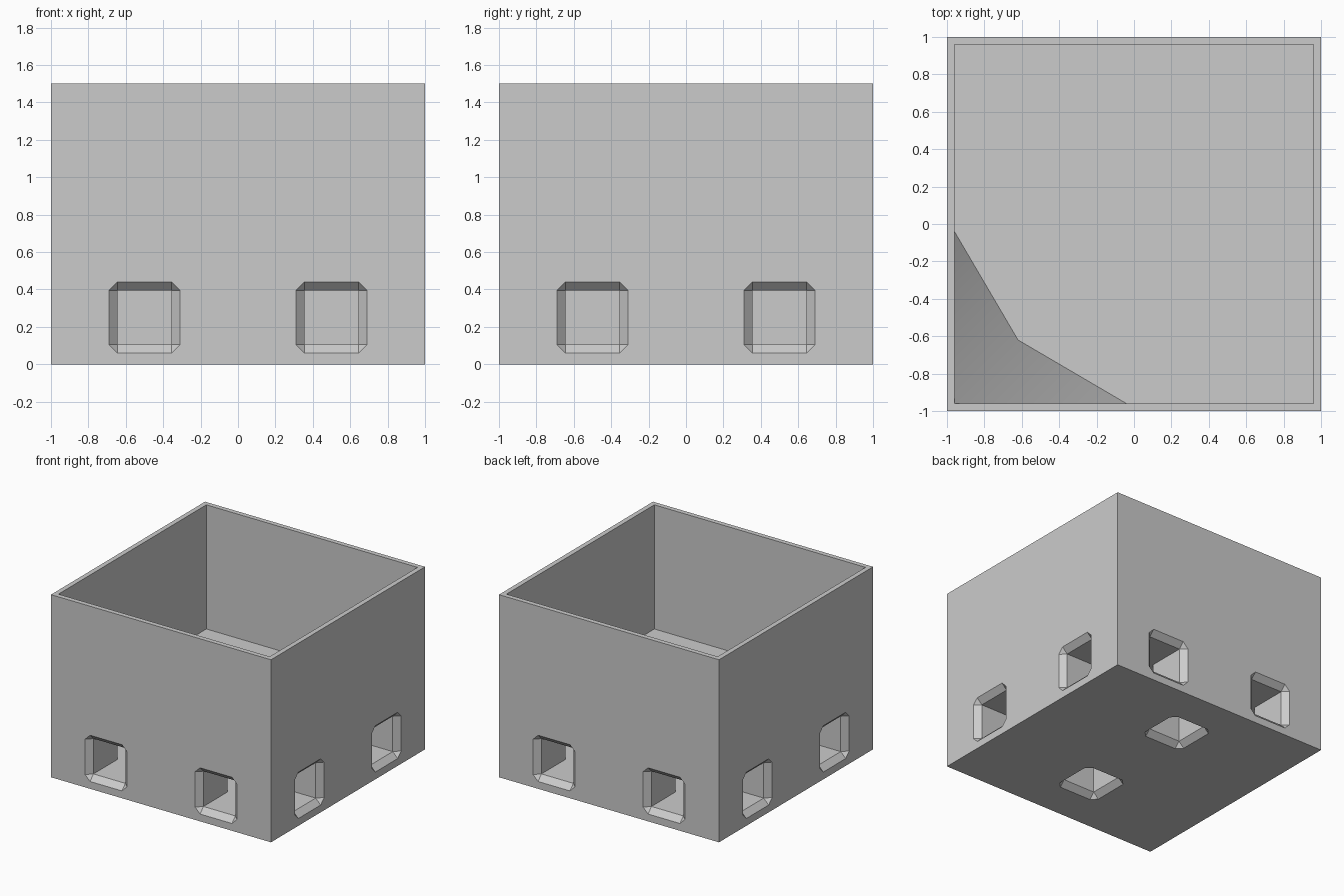
import bpy, bmesh
from mathutils import Vector

if "Cube" in bpy.data.objects:
    bpy.data.objects.remove(bpy.data.objects["Cube"], do_unlink=True)

GREY = (0.6, 0.6, 0.6, 1)
mat = bpy.data.materials.new("plain grey")
mat.use_nodes = True
mat.diffuse_color = GREY
mat.node_tree.nodes["Principled BSDF"].inputs["Base Color"].default_value = GREY

FLOOR, TOP, INNER = 0.48, 1.5, 0.96
HALF, BEVEL = 0.19, 0.045


def make(name, bm):
    bmesh.ops.recalc_face_normals(bm, faces=bm.faces)
    mesh = bpy.data.meshes.new(name)
    bm.to_mesh(mesh)
    bm.free()
    mesh.materials.append(mat)
    obj = bpy.data.objects.new(name, mesh)
    bpy.context.collection.objects.link(obj)
    return obj


def hull(name, points):
    bm = bmesh.new()
    for p in points:
        bm.verts.new(p)
    bmesh.ops.convex_hull(bm, input=bm.verts)
    bmesh.ops.dissolve_limit(bm, angle_limit=0.01, verts=bm.verts, edges=bm.edges)
    return make(name, bm)


def box(name, low, high):
    return hull(name, [(x, y, z) for x in (low[0], high[0])
                       for y in (low[1], high[1]) for z in (low[2], high[2])])


def cut(target, cutter):
    mod = target.modifiers.new("cut", "BOOLEAN")
    mod.operation = "DIFFERENCE"
    mod.solver = "EXACT"
    mod.object = cutter
    bpy.context.view_layer.objects.active = target
    bpy.ops.object.modifier_apply(modifier=mod.name)
    bpy.data.objects.remove(cutter, do_unlink=True)


def tunnel(target, mouth, inward, depth):
    """Square tunnel whose mouth flares out to a square with clipped corners."""
    mouth, inward = Vector(mouth), Vector(inward)
    u = Vector((inward.y, inward.z, inward.x))
    v = inward.cross(u)
    small = HALF - BEVEL
    signs = [(i, j) for i in (-1, 1) for j in (-1, 1)]

    def at(a, b, d):
        return mouth + u * a + v * b + inward * d

    clipped = [s for i, j in signs for s in ((i * HALF, j * small), (i * small, j * HALF))]
    square = [(i * small, j * small) for i, j in signs]
    flare = [at(a, b, d) for a, b in clipped for d in (-0.02, 0)]
    flare += [at(a, b, BEVEL) for a, b in square]
    cut(target, hull("flare_cutter", flare))
    cut(target, hull("tunnel_cutter", [at(a, b, d) for a, b in square for d in (-0.03, depth)]))


# Open box on a thick base
body = box("box_body", (-1, -1, 0), (1, 1, TOP))
cut(body, box("pocket_cutter", (-INNER, -INNER, FLOOR), (INNER, INNER, TOP + 0.2)))

# Two crossing tunnels from every side, and two shafts from below
for offset in (-0.5, 0.5):
    for side in (-1, 1):
        tunnel(body, (offset, side, 0.25), (0, -side, 0), 0.8)
        tunnel(body, (side, offset, 0.25), (-side, 0, 0), 0.8)
    tunnel(body, (0, offset, 0), (0, 0, 1), 0.4)

# Tapered brace rising in one inner corner
bm = bmesh.new()
start, crease, end, corner, apex = [bm.verts.new(p) for p in (
    (-INNER, -0.04, FLOOR), (-0.62, -0.62, FLOOR), (-0.04, -INNER, FLOOR),
    (-INNER, -INNER, FLOOR), (-INNER, -INNER, TOP))]
for face in ((start, crease, apex), (crease, end, apex), (end, corner, apex),
             (corner, start, apex), (start, corner, crease), (corner, end, crease)):
    bm.faces.new(face)
brace = make("corner_brace", bm)

# Shading
for obj in (body, brace):
    bpy.ops.object.select_all(action="DESELECT")
    obj.select_set(True)
    bpy.context.view_layer.objects.active = obj
    bpy.ops.object.shade_smooth_by_angle()
